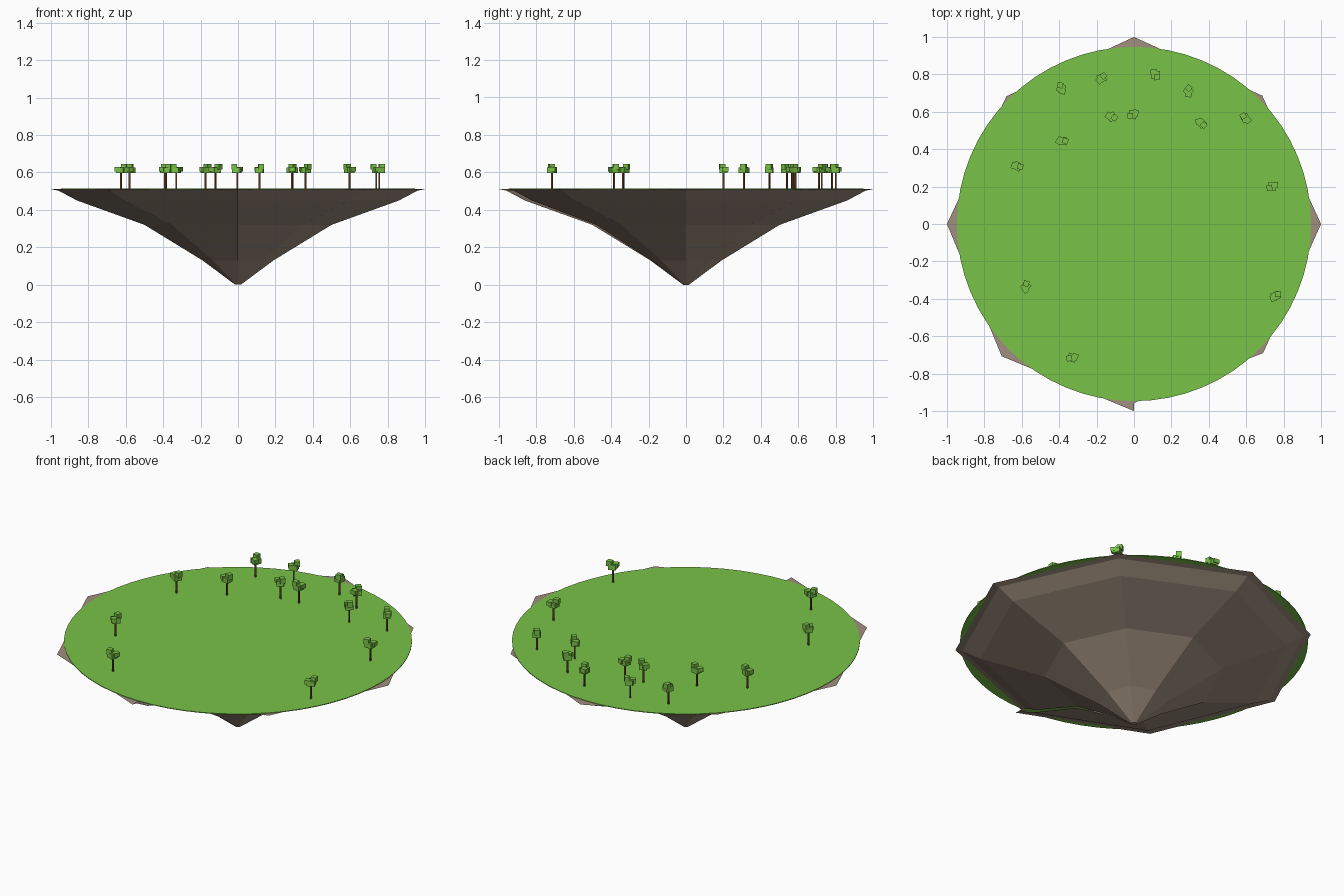
import bpy, bmesh, math, random
from mathutils import Matrix, Vector

cube = bpy.data.objects.get("Cube")
if cube:
    bpy.data.objects.remove(cube, do_unlink=True)
random.seed(4)


def material(name, rgb):
    m = bpy.data.materials.new(name)
    m.use_nodes = True
    m.diffuse_color = (*rgb, 1)
    m.node_tree.nodes["Principled BSDF"].inputs["Base Color"].default_value = (*rgb, 1)
    return m


ROCK = material("brown rock", (0.35, 0.275, 0.21))
GREEN = material("leaf green", (0.19, 0.54, 0.063))
BARK = material("dark bark", (0.14, 0.065, 0.027))


def finish(bm, name, *mats):
    bmesh.ops.recalc_face_normals(bm, faces=bm.faces)
    mesh = bpy.data.meshes.new(name)
    bm.to_mesh(mesh)
    bm.free()
    for m in mats:
        mesh.materials.append(m)
    obj = bpy.data.objects.new(name, mesh)
    bpy.context.collection.objects.link(obj)
    return obj


# Rocky underside: one profile swept round eight corners, left open at the front seam
profile = [(0.015, 0), (0.19, 0.13), (0.5, 0.32), (0.86, 0.45), (0.96, 0.503), (1, 0.511)]
spoke_scale = [0.957, 0.976, 1, 0.97, 1, 0.965, 1, 1, 1]
bm = bmesh.new()
spokes = []
for i, s in enumerate(spoke_scale):
    a = math.radians(-90 + 45 * i)
    spokes.append([bm.verts.new((r * s * math.cos(a), r * s * math.sin(a), z))
                   for r, z in profile])
for lower, upper in zip(spokes, spokes[1:]):
    for k in range(len(profile) - 1):
        bm.faces.new((lower[k], upper[k], upper[k + 1], lower[k + 1]))
bm.faces.new([s[0] for s in spokes])
bm.faces.new([s[-1] for s in spokes])
finish(bm, "rock_underside", ROCK)

# Thin round lawn
bm = bmesh.new()
bmesh.ops.create_cone(bm, cap_ends=True, segments=64, radius1=0.947, radius2=0.947,
                      depth=0.004, matrix=Matrix.Translation((0, 0, 0.512)))
finish(bm, "grass_disc", GREEN)


# Trees: a thin post with a cluster of three leafy blocks
def box(bm, centre, size, turn, index):
    mat = (Matrix.Translation(centre) @ Matrix.Rotation(turn, 4, "Z")
           @ Matrix.Diagonal((*size, 1)))
    verts = bmesh.ops.create_cube(bm, size=1, matrix=mat)["verts"]
    for f in {f for v in verts for f in v.link_faces}:
        f.material_index = index


def tree(name, x, y):
    bm = bmesh.new()
    turn = random.uniform(0, math.tau)
    spin = Matrix.Rotation(turn, 3, "Z")
    base = Vector((x, y, 0))
    box(bm, base + Vector((0, 0, 0.557)), (0.008, 0.008, 0.09), turn, 0)
    for offset, size in (((0.002, 0, 0.611), (0.044, 0.042, 0.03)),
                         ((0.016, 0.006, 0.631), (0.03, 0.03, 0.03)),
                         ((-0.014, -0.008, 0.618), (0.03, 0.034, 0.024))):
        box(bm, base + spin @ Vector(offset), size, turn + random.uniform(-0.4, 0.4), 1)
    finish(bm, name, BARK, GREEN)


spots = [(-0.39, 0.725), (-0.175, 0.78), (0.115, 0.8), (0.29, 0.71), (0.36, 0.54),
         (0.595, 0.565), (-0.12, 0.575), (-0.005, 0.585), (-0.385, 0.445), (-0.625, 0.31),
         (0.74, 0.2), (-0.58, -0.335), (0.755, -0.385), (-0.33, -0.715)]
for n, (x, y) in enumerate(spots):
    tree(f"tree_{n + 1}", x, y)
